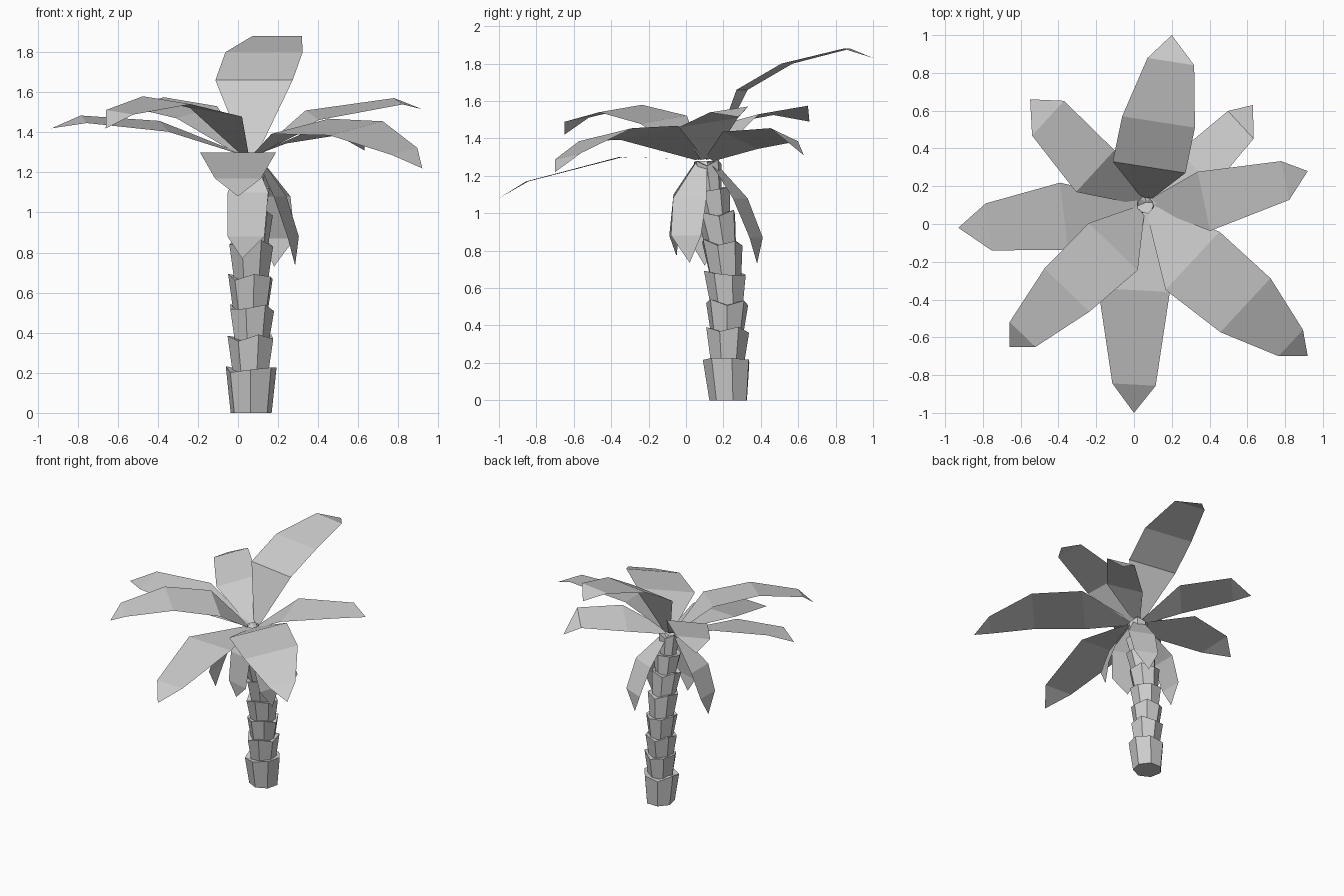
import bpy, bmesh, math
from mathutils import Vector

CROWN = Vector((0.06, 0.10, 1.29))


def finish(bm, name):
    bmesh.ops.recalc_face_normals(bm, faces=bm.faces)
    me = bpy.data.meshes.new(name)
    bm.to_mesh(me)
    bm.free()
    ob = bpy.data.objects.new(name, me)
    bpy.context.collection.objects.link(ob)
    return ob


# Trunk: stacked flared seven-sided sleeves following a slight lean
SIDES = 7


def ring(bm, x, y, z, r, turn, jag=0.0):
    out = []
    for k in range(SIDES):
        a = 2 * math.pi * k / SIDES + turn
        dz = jag * math.sin(k * 2.4 + turn * 3)
        out.append(bm.verts.new((x + r * math.cos(a), y + r * math.sin(a), z + dz)))
    return out


def sleeve(bm, lo, hi, r0, r1, turn):
    a = ring(bm, 0.065, *lo, r0, turn)
    b = ring(bm, 0.065, *hi, r1, turn, 0.018)
    for k in range(SIDES):
        n = (k + 1) % SIDES
        bm.faces.new((a[k], a[n], b[n], b[k]))
    bm.faces.new(a[::-1])
    c = bm.verts.new((0.065, hi[0], hi[1] - 0.01))
    for k in range(SIDES):
        bm.faces.new((b[k], b[(k + 1) % SIDES], c))


spine = [(0.23, 0.0), (0.22, 0.215), (0.22, 0.375), (0.22, 0.525), (0.21, 0.68),
         (0.19, 0.845), (0.16, 1.0), (0.135, 1.13), (0.115, 1.27)]
flare = [0.13, 0.118, 0.115, 0.115, 0.112, 0.11, 0.10, 0.075]
bm = bmesh.new()
for i, r1 in enumerate(flare):
    y, z = spine[i]
    r0 = 0.105 if i == 0 else r1 * 0.76
    sleeve(bm, (y, z - (0.03 if i else 0)), spine[i + 1], r0, r1, i * 0.35 + 0.2)
finish(bm, "trunk")


# Fronds: flat folded strips along a path, narrow at the crown and pointed at the tip
def frond(name, path, widths, tilt=0.0, root=CROWN):
    pts = [Vector(p) for p in path]
    d = pts[-1] - root
    d.z = 0
    d.normalize()
    side = Vector((-d.y, d.x, tilt))
    side /= math.hypot(d.x, d.y)
    bm = bmesh.new()
    rows = []
    for p, w in zip([root + d * 0.04] + pts[:-1], [0.06] + widths):
        rows.append((bm.verts.new(p + side * w / 2), bm.verts.new(p - side * w / 2)))
    for (a, b), (c, e) in zip(rows, rows[1:]):
        bm.faces.new((a, b, e, c))
    tip = bm.verts.new(pts[-1])
    bm.faces.new((rows[-1][0], rows[-1][1], tip))
    finish(bm, name)


# Spreading fronds
frond("frond_back", [(0.08, 0.30, 1.66), (0.13, 0.54, 1.80), (0.195, 0.86, 1.88), (0.2, 1.0, 1.83)],
      [0.39, 0.39, 0.25])
frond("frond_right_back", [(0.33, 0.29, 1.39), (0.565, 0.525, 1.42), (0.63, 0.63, 1.31)],
      [0.26, 0.2], -0.35)
frond("frond_right", [(0.37, 0.12, 1.485), (0.80, 0.23, 1.555), (0.92, 0.28, 1.515)],
      [0.32, 0.21], 0.15)
frond("frond_right_front", [(0.31, -0.195, 1.43), (0.59, -0.43, 1.42), (0.83, -0.63, 1.305),
      (0.92, -0.70, 1.22)], [0.42, 0.39, 0.19], 0.18)
frond("frond_front", [(0.0, -0.35, 1.30), (0.0, -0.85, 1.17), (0.0, -1.0, 1.08)],
      [0.38, 0.23])
frond("frond_left_front", [(-0.11, -0.12, 1.50), (-0.355, -0.35, 1.56), (-0.59, -0.585, 1.50),
      (-0.66, -0.65, 1.42)], [0.36, 0.33, 0.19], -0.12)
frond("frond_left", [(-0.37, 0.04, 1.43), (-0.77, -0.015, 1.465), (-0.93, -0.02, 1.42)],
      [0.36, 0.25], -0.15)
frond("frond_left_back", [(-0.205, 0.28, 1.50), (-0.455, 0.56, 1.55), (-0.55, 0.66, 1.49)],
      [0.3, 0.25], -0.2)

# Drooping fronds against the trunk
LOW = CROWN - Vector((0, 0, 0.01))
frond("droop_right", [(0.21, 0.02, 1.08), (0.275, 0.0, 0.88), (0.285, 0.02, 0.735)],
      [0.19, 0.17], 0.0, LOW)
frond("droop_back", [(0.17, 0.29, 1.08), (0.20, 0.375, 0.87), (0.18, 0.38, 0.73)],
      [0.2, 0.18], 0.0, LOW)
frond("droop_front", [(0.05, -0.04, 1.10), (0.04, -0.065, 0.88), (0.02, -0.05, 0.77)],
      [0.21, 0.19], 0.0, LOW)
frond("droop_left", [(-0.19, 0.10, 1.06), (-0.26, 0.10, 0.87), (-0.265, 0.10, 0.72)],
      [0.21, 0.18], 0.0, LOW)
